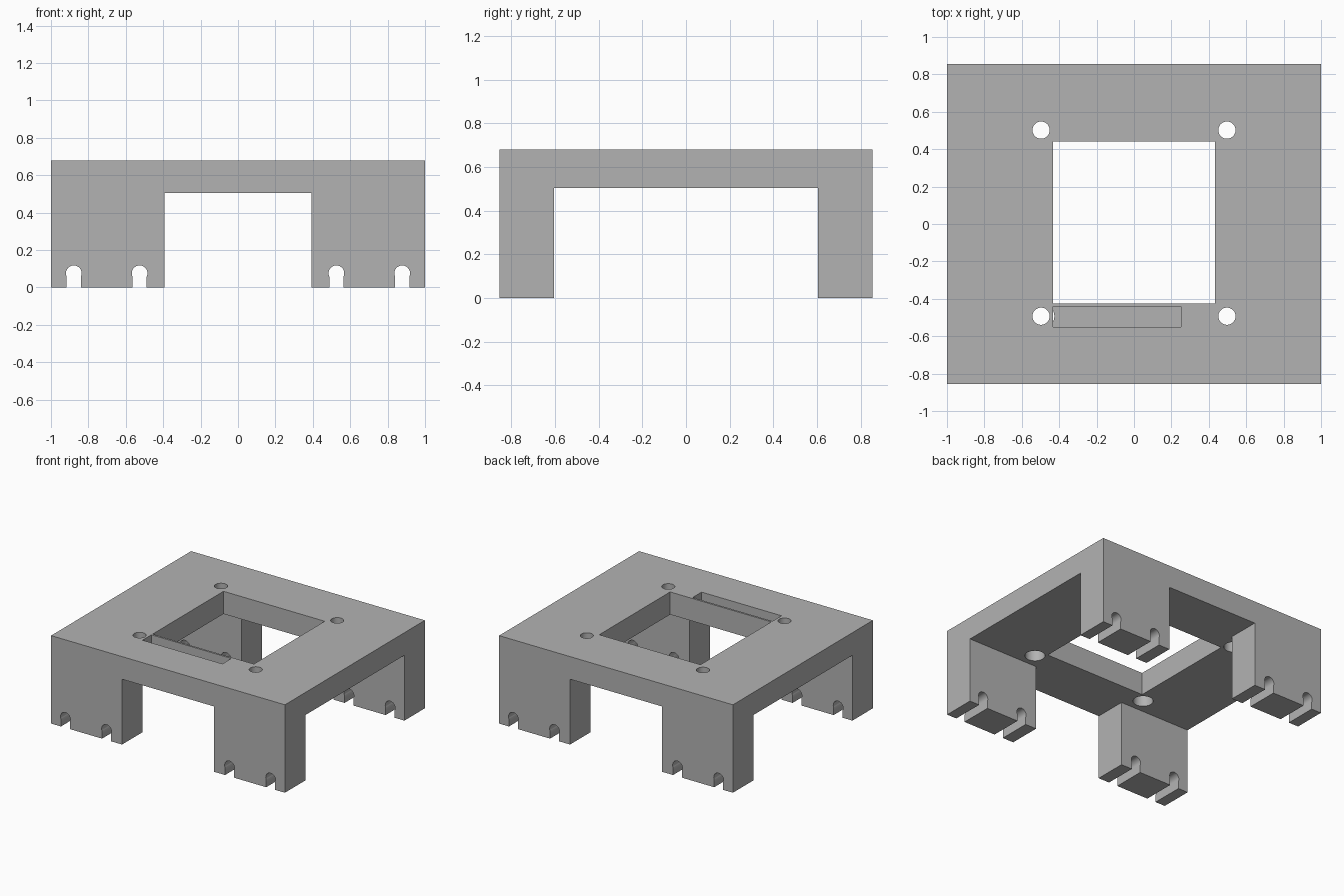
import bpy
from math import pi

default = bpy.data.objects.get("Cube")
if default:
    bpy.data.objects.remove(default, do_unlink=True)

GREY = (0.45, 0.45, 0.45, 1)
mat = bpy.data.materials.new("plain grey")
mat.use_nodes = True
mat.diffuse_color = GREY
mat.node_tree.nodes["Principled BSDF"].inputs["Base Color"].default_value = GREY


def box(name, x0, x1, y0, y1, z0, z1):
    bpy.ops.mesh.primitive_cube_add(
        size=1, location=((x0 + x1) / 2, (y0 + y1) / 2, (z0 + z1) / 2))
    ob = bpy.context.object
    ob.name = name
    ob.scale = (x1 - x0, y1 - y0, z1 - z0)
    bpy.ops.object.transform_apply(location=True, rotation=False, scale=True)
    return ob


def cylinder(name, radius, depth, location, rotation=(0, 0, 0)):
    bpy.ops.mesh.primitive_cylinder_add(
        vertices=48, radius=radius, depth=depth, location=location, rotation=rotation)
    bpy.context.object.name = name
    return bpy.context.object


def cut(target, cutter):
    """Subtract the cutter from the target, then discard it."""
    cutter.hide_render = True
    mod = target.modifiers.new("cut", 'BOOLEAN')
    mod.operation = 'DIFFERENCE'
    mod.solver = 'EXACT'
    mod.object = cutter
    bpy.context.view_layer.objects.active = target
    bpy.ops.object.modifier_apply(modifier=mod.name)
    bpy.data.objects.remove(cutter, do_unlink=True)


HALF_Y, TOP, UNDER = 0.855, 0.68, 0.505

# Body block, opened both ways to leave a plate on four corner legs
body = box("mounting_stand", -1, 1, -HALF_Y, HALF_Y, 0, TOP)
cut(body, box("front_gap", -0.393, 0.393, -1, 1, -0.1, UNDER))
cut(body, box("side_gap", -1.2, 1.2, -0.605, 0.605, -0.1, UNDER))

# Square window and the narrow pocket in front of it
cut(body, box("window", -0.432, 0.434, -0.426, 0.44, 0.4, 0.8))
cut(body, box("pocket", -0.432, 0.252, -0.55, -0.441, TOP - 0.115, 0.8))

# Screw holes, widened from below for the heads
for x in (-0.497, 0.497):
    for y in (-0.493, 0.502):
        cut(body, cylinder("screw_hole", 0.046, 0.5, (x, y, 0.6)))
        cut(body, cylinder("head_recess", 0.071, 0.2, (x, y, UNDER - 0.012)))

# Keyhole channels running front to back through the feet
for x in (-0.878, -0.526, 0.526, 0.878):
    cut(body, box("channel", x - 0.038, x + 0.038, -1, 1, -0.1, 0.08))
    cut(body, cylinder("round_channel", 0.042, 2, (x, 0, 0.076), (pi / 2, 0, 0)))

# Finish
body.data.materials.clear()
body.data.materials.append(mat)
for face in body.data.polygons:
    face.material_index = 0
bpy.ops.object.select_all(action='DESELECT')
body.select_set(True)
bpy.context.view_layer.objects.active = body
bpy.ops.object.shade_smooth_by_angle(angle=pi / 6)
